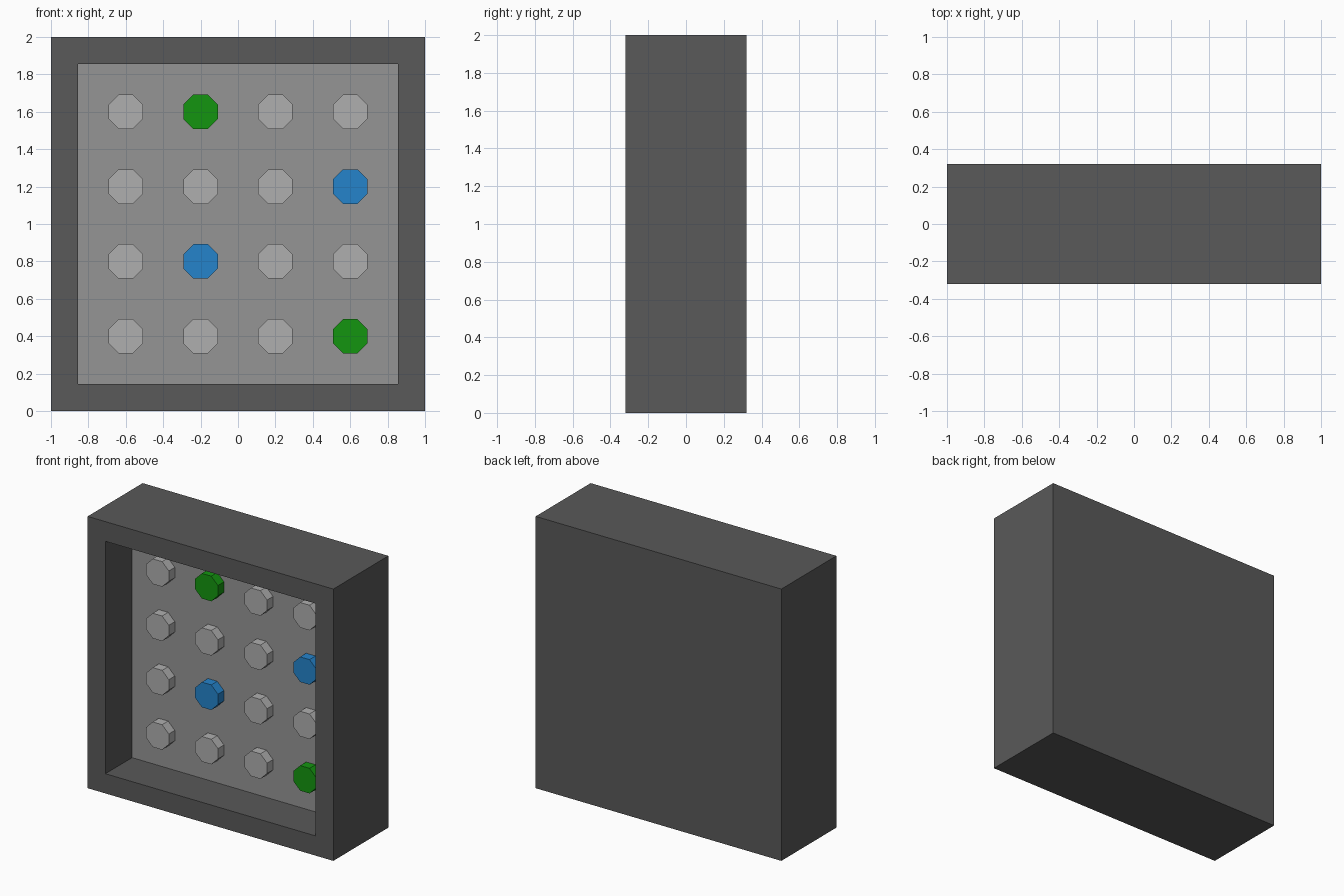
import bpy, bmesh, math
from mathutils import Matrix

if "Cube" in bpy.data.objects:
    bpy.data.objects.remove(bpy.data.objects["Cube"])

W, D, H = 2.0, 0.64, 2.0      # outer case size
BORDER = 0.145                # frame width
PANEL_Y = -0.01               # recessed panel plane
STUD_R, STUD_H = 0.1, 0.07


def material(name, rgb):
    m = bpy.data.materials.new(name)
    m.diffuse_color = (*rgb, 1)
    m.use_nodes = True
    m.node_tree.nodes["Principled BSDF"].inputs["Base Color"].default_value = m.diffuse_color
    return m


dark = material("dark_grey", (0.10, 0.10, 0.10))
mid = material("mid_grey", (0.30, 0.30, 0.30))
light = material("light_grey", (0.43, 0.43, 0.43))
green = material("green", (0.007, 0.30, 0.005))
blue = material("blue", (0.018, 0.23, 0.60))


def add_object(name, bm, mats):
    mesh = bpy.data.meshes.new(name)
    bm.normal_update()
    bm.to_mesh(mesh)
    bm.free()
    for m in mats:
        mesh.materials.append(m)
    ob = bpy.data.objects.new(name, mesh)
    bpy.context.collection.objects.link(ob)
    return ob


# Case: box whose front face is inset and pushed in to form the panel
bm = bmesh.new()
bmesh.ops.create_cube(bm, size=1, matrix=Matrix.Translation((0, 0, H / 2)) @ Matrix.Diagonal((W, D, H, 1)))
bm.normal_update()
front = min(bm.faces, key=lambda f: f.calc_center_median().y)
bmesh.ops.inset_region(bm, faces=[front], thickness=BORDER, use_even_offset=True)
panel = bmesh.ops.extrude_discrete_faces(bm, faces=[front])["faces"][0]
bmesh.ops.translate(bm, verts=panel.verts, vec=(0, PANEL_Y + D / 2, 0))
panel.material_index = 1
add_object("case", bm, [dark, mid])

# Studs: 4 x 4 grid of octagonal buttons, a few coloured
coloured = {(1, 3): green, (3, 0): green, (3, 2): blue, (1, 1): blue}
for col in range(4):
    for row in range(4):
        bm = bmesh.new()
        place = (Matrix.Translation((-0.6 + 0.4 * col, PANEL_Y - STUD_H / 2, 0.4 + 0.4 * row))
                 @ Matrix.Rotation(math.pi / 2, 4, 'X') @ Matrix.Rotation(math.pi / 8, 4, 'Z'))
        bmesh.ops.create_cone(bm, cap_ends=True, segments=8, radius1=STUD_R, radius2=STUD_R,
                              depth=STUD_H, matrix=place)
        # remove the hidden face against the panel
        back = max(bm.faces, key=lambda f: f.calc_center_median().y)
        bmesh.ops.delete(bm, geom=[back], context='FACES')
        add_object(f"button_{col}_{row}", bm, [coloured.get((col, row), light)])
